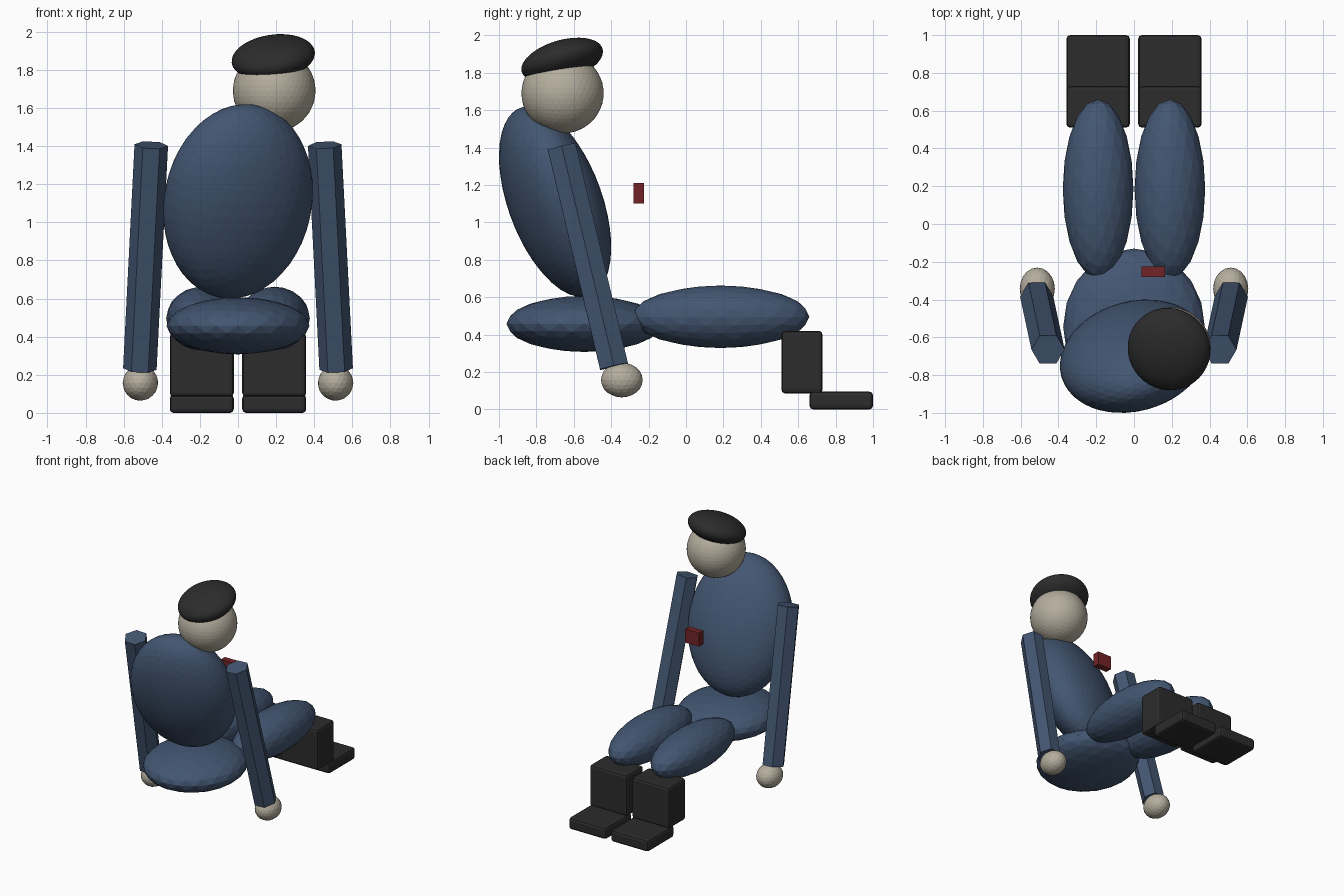
import bpy
from math import radians, pi
from mathutils import Vector, Matrix

cube = bpy.data.objects.get("Cube")
if cube:
    bpy.data.objects.remove(cube, do_unlink=True)


def material(name, colour):
    mat = bpy.data.materials.new(name)
    mat.use_nodes = True
    mat.diffuse_color = (*colour, 1)
    mat.node_tree.nodes["Principled BSDF"].inputs["Base Color"].default_value = (*colour, 1)
    return mat


blue = material("uniform blue", (0.055, 0.092, 0.165))
skin = material("pale skin", (0.46, 0.42, 0.34))
black = material("boot black", (0.025, 0.025, 0.025))
red = material("badge red", (0.17, 0.017, 0.02))


def finish(name, mat):
    obj = bpy.context.object
    obj.name = obj.data.name = name
    obj.data.materials.append(mat)
    return obj


def ellipsoid(name, centre, radii, mat, tilt=(0, 0, 0), detail=3):
    bpy.ops.mesh.primitive_ico_sphere_add(
        subdivisions=detail, radius=1, location=centre,
        rotation=[radians(a) for a in tilt])
    bpy.context.object.scale = radii
    return finish(name, mat)


def box(name, low, high, mat, bevel=0):
    low, high = Vector(low), Vector(high)
    bpy.ops.mesh.primitive_cube_add(size=1, location=(low + high) / 2)
    obj = finish(name, mat)
    obj.data.transform(Matrix.Diagonal((*(high - low), 1)))
    if bevel:
        mod = obj.modifiers.new("rounded edges", "BEVEL")
        mod.width = bevel
        mod.segments = 2
    return obj


def hex_rod(name, bottom, top, radius, mat):
    bottom, top = Vector(bottom), Vector(top)
    axis = top - bottom
    bpy.ops.mesh.primitive_cylinder_add(
        vertices=6, radius=radius, depth=axis.length, location=(bottom + top) / 2)
    obj = finish(name, mat)
    # Turn a flat side towards the front before leaning the rod
    obj.data.transform(Matrix.Rotation(pi / 6, 4, "Z"))
    obj.rotation_euler = Vector((0, 0, 1)).rotation_difference(axis).to_euler()
    return obj


# Body, leaning back and slightly turned
ellipsoid("torso", (0, -0.70, 1.11), (0.40, 0.237, 0.537), blue, (20.4, 0, 16), 4)
ellipsoid("pelvis", (0, -0.545, 0.457), (0.375, 0.415, 0.15), blue)

# Head and tilted cap
ellipsoid("head", (0.19, -0.66, 1.69), (0.217, 0.22, 0.215), skin, detail=4)
ellipsoid("cap", (0.185, -0.662, 1.866), (0.22, 0.225, 0.105), black, (16, -8, 0), 4)

# Limbs on both sides
for side, s in (("left", 1), ("right", -1)):
    hex_rod(f"{side}_arm", (s * 0.515, -0.385, 0.23), (s * 0.455, -0.665, 1.405), 0.088, blue)
    ellipsoid(f"{side}_hand", (s * 0.512, -0.343, 0.157), (0.093, 0.112, 0.093), skin)
    ellipsoid(f"{side}_thigh", (s * 0.19, 0.185, 0.495), (0.187, 0.475, 0.167), blue)
    x0, x1 = sorted((s * 0.022, s * 0.358))
    box(f"{side}_shin", (x0, 0.51, 0.085), (x1, 0.73, 0.42), black, 0.02)
    box(f"{side}_foot", (x0, 0.66, 0), (x1, 1.0, 0.095), black, 0.02)

# Small badge block ahead of the chest
box("badge", (0.04, -0.28, 1.10), (0.165, -0.225, 1.21), red)
